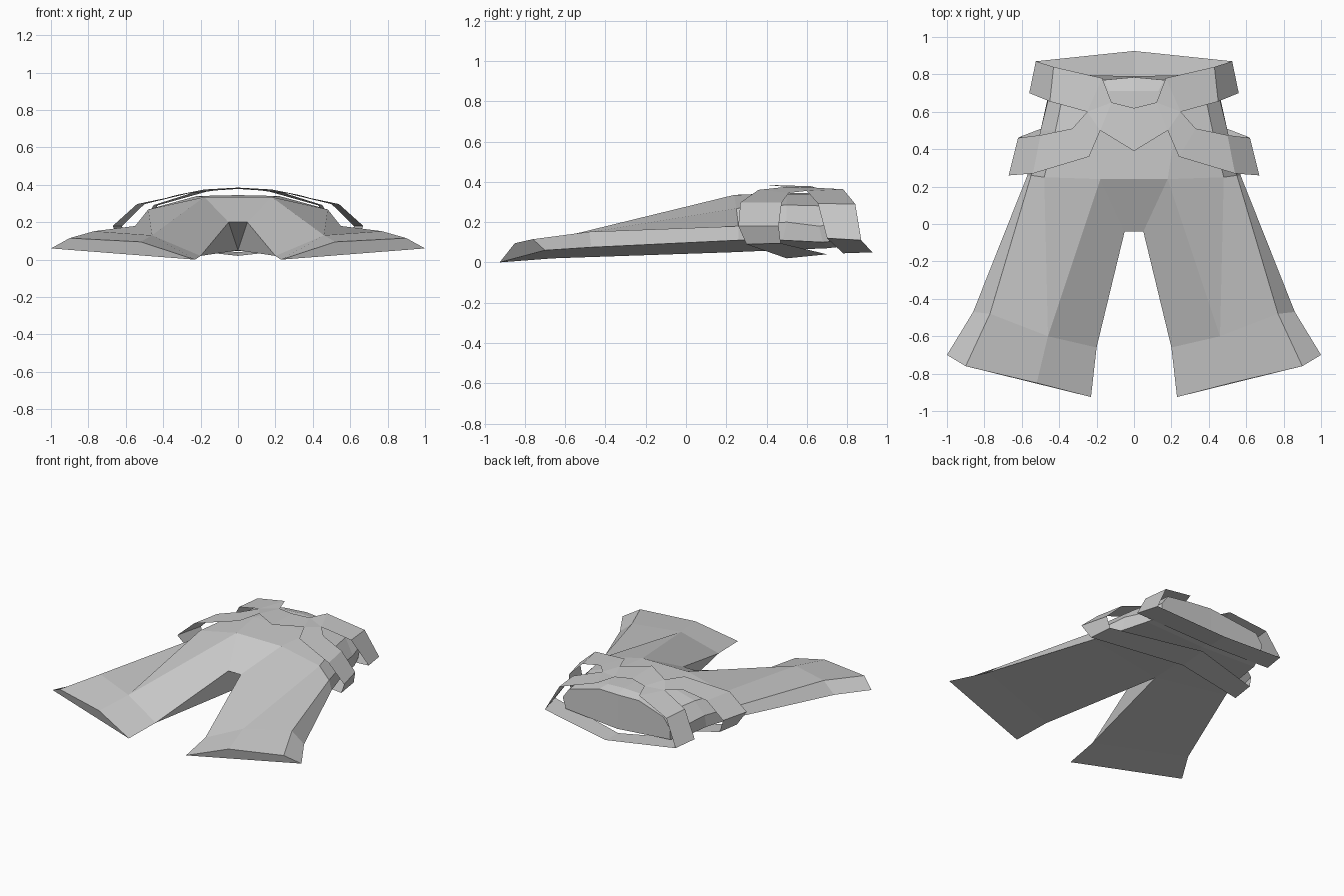
import bpy, bmesh
from mathutils import Vector, Matrix

if "Cube" in bpy.data.objects:
    bpy.data.objects.remove(bpy.data.objects["Cube"])

# Single cloth colour
GREY = (0.6, 0.6, 0.6, 1.0)
cloth = bpy.data.materials.new("grey cloth")
cloth.use_nodes = True
cloth.diffuse_color = GREY
bsdf = cloth.node_tree.nodes["Principled BSDF"]
bsdf.inputs["Base Color"].default_value = GREY
bsdf.inputs["Roughness"].default_value = 0.8


def strip(a, b):
    """Quads joining two point rows of equal length."""
    return [(a[i], a[i + 1], b[i + 1], b[i]) for i in range(len(a) - 1)]


def mirrored_part(name, faces):
    """Build the left half from faces, mirror it across x = 0 and weld the seam."""
    bm = bmesh.new()
    for face in faces:
        bm.faces.new([bm.verts.new(p) for p in face])
    copy = bmesh.ops.duplicate(bm, geom=bm.verts[:] + bm.edges[:] + bm.faces[:])
    half = [g for g in copy["geom"] if isinstance(g, bmesh.types.BMVert)]
    bmesh.ops.transform(bm, matrix=Matrix.Scale(-1, 4, Vector((1, 0, 0))), verts=half)
    bmesh.ops.remove_doubles(bm, verts=bm.verts[:], dist=0.0005)
    bmesh.ops.recalc_face_normals(bm, faces=bm.faces[:])
    mesh = bpy.data.meshes.new(name)
    bm.to_mesh(mesh)
    bm.free()
    mesh.materials.append(cloth)
    obj = bpy.data.objects.new(name, mesh)
    bpy.context.collection.objects.link(obj)
    return obj


# Trousers: cross-sections from the flared hem up to the waist
hem = [(.23, -.925, 0), (.52, -.85, .095), (.9, -.76, .115), (1, -.7, .06)]
knee = [(.2, -.66, .02), (.46, -.6, .13), (.77, -.48, .152), (.86, -.47, .075)]
crotch_mid, crotch = (0, -.04, .2), (.05, -.04, .2)
hip = [(0, .24, .335), (.18, .24, .335), (.48, .25, .268),
       (.55, .26, .18), (.57, .26, .11), (0, .22, .05)]
belly = [(0, .5, .345), (.22, .5, .34), (.42, .5, .285),
         (.5, .5, .2), (.5, .48, .11), (0, .45, .06)]
waist = [(0, .71, .345), (.13, .71, .34), (.38, .69, .28),
         (.46, .66, .18), (.46, .68, .1), (0, .7, .07)]
top_end = [(0, .785, .325), (.16, .77, .32), (.38, .8, .27),
           (.43, .8, .2), (.42, .78, .11), (0, .79, .08)]

trousers = strip(hem, knee)
trousers += [hem, (hem[0], hem[3], knee[3], knee[0])]      # hem end and leg underside
trousers += [(knee[0], knee[1], hip[1], crotch),           # inner thigh
             (knee[1], hip[2], hip[1]),                    # front thigh
             (knee[1], knee[2], hip[3], hip[2]),
             (knee[2], knee[3], hip[4], hip[3]),           # outer side
             (knee[0], knee[3], hip[4], hip[5]),           # underside
             (knee[0], crotch, hip[5]),                    # crotch gusset
             (crotch, crotch_mid, hip[5]),
             (crotch_mid, crotch, hip[1], hip[0])]
for lower, upper in ((hip, belly), (belly, waist), (waist, top_end)):
    trousers += strip(lower, upper)
trousers.append(top_end)
mirrored_part("trousers", trousers)

# Hip guard: a loop round the hips with pointed notches in front
front = [(.18, .5, .375), (.24, .36, .36), (.54, .27, .297),
         (.67, .26, .18), (.62, .3, .09), (0, .5, .02)]
rear = [(.25, .6, .355), (.33, .51, .345), (.5, .475, .297),
        (.62, .46, .18), (.6, .47, .095), (0, .7, .04)]
point, notch, notch_side = (0, .39, .385), (0, .62, .378), (.12, .65, .37)
guard = strip(front, rear)
guard += [(point, front[0], notch_side, notch), (front[0], rear[0], notch_side)]
mirrored_part("hip_guard", guard)

# Waist strap: a second loop branching off the guard round the open waist
low = [rear[0], (.45, .655, .292), (.56, .7, .12), (0, .78, .045)]
high = [(.17, .78, .363), (.43, .84, .29), (.525, .87, .11), (0, .925, .05)]
mirrored_part("waist_strap", strip(low, high) + [(notch_side, low[0], high[0])])
